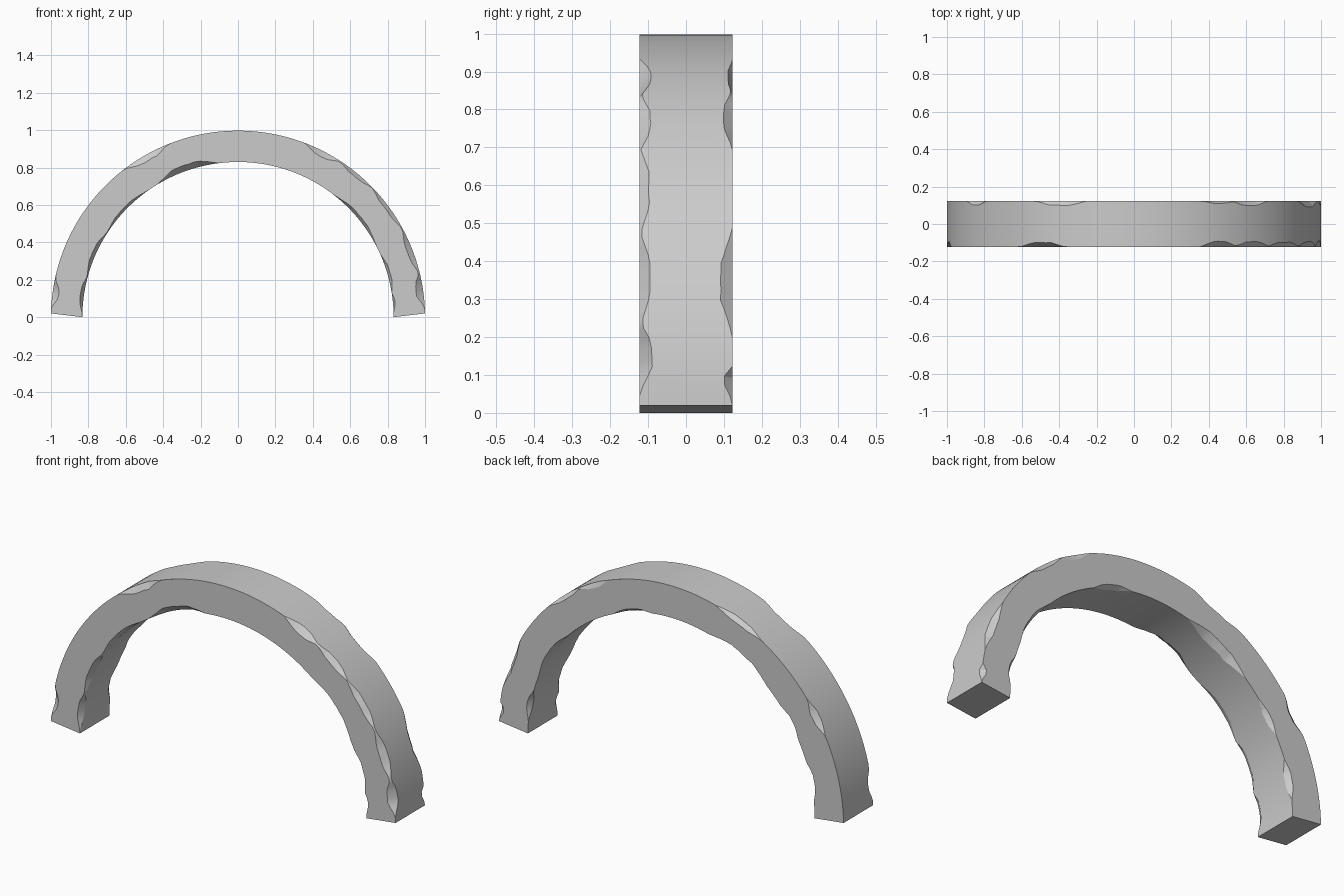
import bpy, bmesh, math, random

if "Cube" in bpy.data.objects:
    bpy.data.objects.remove(bpy.data.objects["Cube"])

random.seed(4)
R_OUT, R_IN, HALF, STEPS = 1.0, 0.832, 0.122, 120

# Chips per edge: start degree, end degree, depth across the width, depth along the radius
CHIPS = {
    "front_outer": [(2, 13, .034, .04), (12, 28, .028, .03), (27, 44, .026, .022), (43, 57, .03, .022),
                    (56, 69, .03, .032), (112, 128, .024, .034), (169, 178, .028, .035)],
    "front_inner": [(2, 9, .02, .012), (9, 24, .025, .016), (27, 52, .028, .017), (97, 121, .04, .033),
                    (125, 148, .03, .015), (146, 166, .03, .02), (164, 179, .03, .02)],
    "back_outer": [(1, 6, .022, .025), (11, 28, .032, .025), (44, 58, .025, .022), (57, 68, .012, .025),
                   (105, 122, .024, .02), (143, 154, .022, .03)],
    "back_inner": [(5, 16, .025, .02), (22, 44, .03, .018), (66, 82, .028, .018),
                   (105, 132, .04, .025), (140, 152, .025, .016), (160, 174, .03, .02)],
}


def chip_depth(edge, deg):
    """Chip size at an angle: steep ends, uneven floor."""
    dy = dr = 0.0
    for a, b, cy, cr in CHIPS[edge]:
        u = abs(2 * (deg - a) / (b - a) - 1)
        if u < 1:
            f = min(1, 1.6 * (1 - u)) * random.uniform(.88, 1.0)
            dy, dr = max(dy, cy * f), max(dr, cr * f)
    return dy, dr


def point(bm, t, r, y):
    # feet are cut with a slight upward slope towards the outside
    a0 = 0.02 * (r - R_IN) / (R_OUT - R_IN)
    a = a0 + (math.pi - 2 * a0) * t
    return bm.verts.new((r * math.cos(a), y, r * math.sin(a) * .997))


# Arch: a rectangular section swept round a half circle, its corners chipped
bm = bmesh.new()
rings = []
for i in range(STEPS + 1):
    t = i / STEPS
    fo, fi, bi, bo = (chip_depth(e, 180 * t) for e in
                      ("front_outer", "front_inner", "back_inner", "back_outer"))
    section = [(R_OUT, -HALF + fo[0]), (R_OUT - fo[1], -HALF),
               (R_IN + fi[1], -HALF), (R_IN, -HALF + fi[0]),
               (R_IN, HALF - bi[0]), (R_IN + bi[1], HALF),
               (R_OUT - bo[1], HALF), (R_OUT, HALF - bo[0])]
    rings.append([point(bm, t, r, y) for r, y in section])
for p, q in zip(rings, rings[1:]):
    for k in range(8):
        n = (k + 1) % 8
        bm.faces.new((p[k], p[n], q[n], q[k]))
bm.faces.new(rings[0])
bm.faces.new(rings[-1])
bmesh.ops.remove_doubles(bm, verts=bm.verts, dist=.0005)
bmesh.ops.recalc_face_normals(bm, faces=bm.faces)

mesh = bpy.data.meshes.new("stone_arch")
bm.to_mesh(mesh)
bm.free()
arch = bpy.data.objects.new("stone_arch", mesh)
bpy.context.collection.objects.link(arch)
bpy.context.view_layer.objects.active = arch
arch.select_set(True)
bpy.ops.object.shade_smooth_by_angle(angle=math.radians(25))
